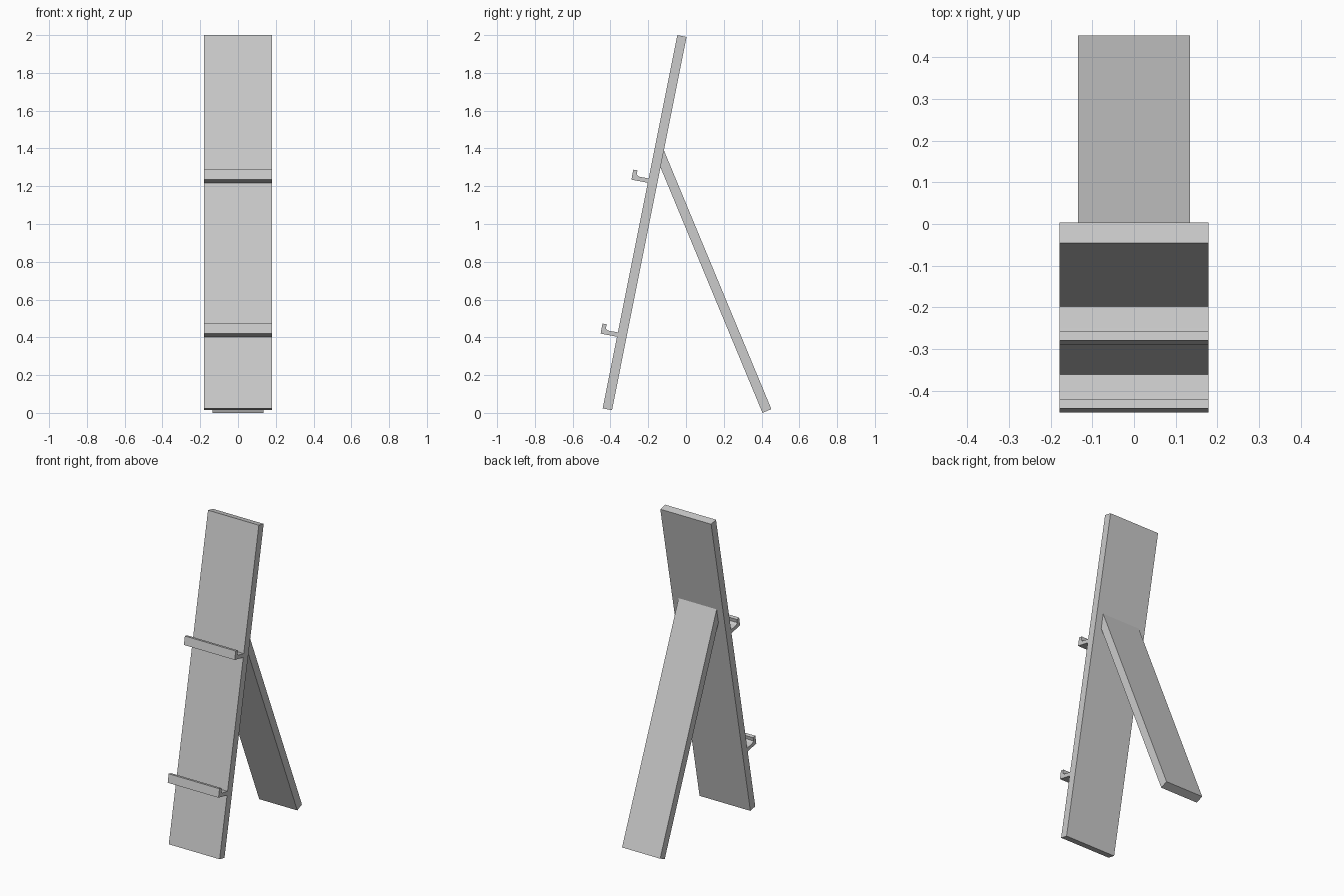
import bpy, bmesh

if "Cube" in bpy.data.objects:
    bpy.data.objects.remove(bpy.data.objects["Cube"])


def extrude_profile(name, profile, half_width):
    """Extrude a closed side profile of (y, z) points across x, centred on x = 0."""
    bm = bmesh.new()
    face = bm.faces.new([bm.verts.new((-half_width, y, z)) for y, z in profile])
    side = bmesh.ops.extrude_face_region(bm, geom=[face])
    moved = [v for v in side["geom"] if isinstance(v, bmesh.types.BMVert)]
    bmesh.ops.translate(bm, verts=moved, vec=(2 * half_width, 0, 0))
    bmesh.ops.recalc_face_normals(bm, faces=bm.faces)
    mesh = bpy.data.meshes.new(name)
    bm.to_mesh(mesh)
    bm.free()
    obj = bpy.data.objects.new(name, mesh)
    bpy.context.collection.objects.link(obj)
    return obj


# Leaning front board
extrude_profile("front_board", [(-0.441, 0.024), (-0.392, 0.014),
                                (0.003, 1.990), (-0.046, 2.000)], 0.179)

# Rear support leg, mitred against the back of the board
extrude_profile("rear_leg", [(0.405, 0.0), (0.452, 0.020),
                             (-0.117, 1.390), (-0.135, 1.300)], 0.134)

# Two shelf ledges with a raised lip and a small inner chamfer
ledge = [(-0.202, 1.218), (-0.289, 1.235), (-0.279, 1.288), (-0.257, 1.284),
         (-0.261, 1.262), (-0.250, 1.251), (-0.198, 1.241)]
for name, steps in (("upper_ledge", 0), ("lower_ledge", 1)):
    extrude_profile(name, [(y - 0.163 * steps, z - 0.815 * steps) for y, z in ledge], 0.179)
